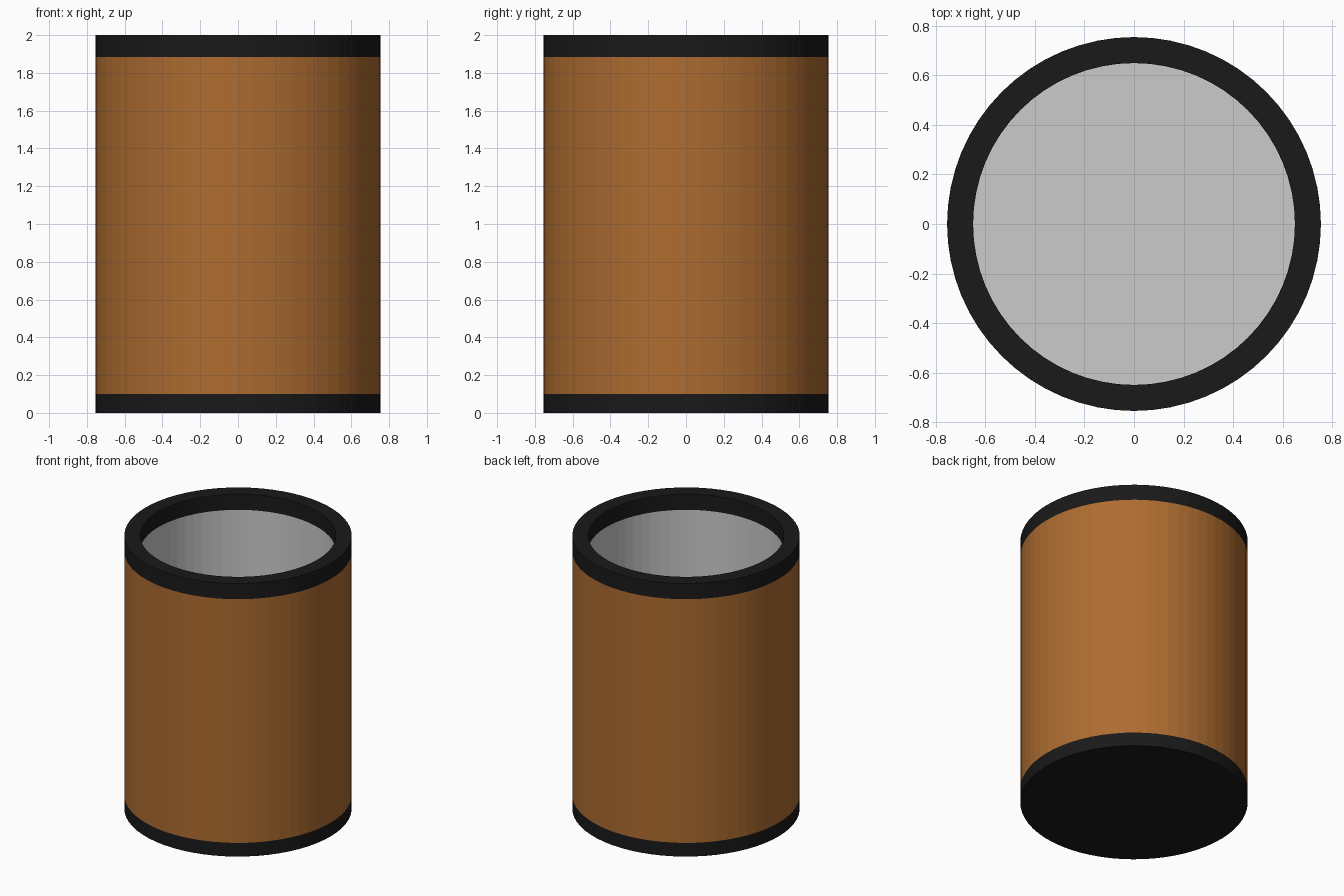
import bpy, bmesh, math

if "Cube" in bpy.data.objects:
    bpy.data.objects.remove(bpy.data.objects["Cube"])

SIDES = 64
R_OUT, R_IN = 0.755, 0.65
BASE, RIM, TOP = 0.10, 1.885, 2.0


def material(name, color):
    m = bpy.data.materials.new(name)
    m.diffuse_color = color
    m.use_nodes = True
    m.node_tree.nodes["Principled BSDF"].inputs["Base Color"].default_value = m.diffuse_color
    return m


def lathe(name, profile, mat=None):
    """Revolve (radius, z) points around z with flat facets; radius 0 closes to a point."""
    bm = bmesh.new()
    rings = []
    for r, z in profile:
        if r == 0:
            rings.append([bm.verts.new((0, 0, z))] * SIDES)
        else:
            rings.append([bm.verts.new((r * math.cos(2 * math.pi * i / SIDES),
                                        r * math.sin(2 * math.pi * i / SIDES), z))
                          for i in range(SIDES)])
    for a, b in zip(rings, rings[1:]):
        for i in range(SIDES):
            j = (i + 1) % SIDES
            corners = list(dict.fromkeys((a[i], a[j], b[j], b[i])))
            bm.faces.new(corners)
    me = bpy.data.meshes.new(name)
    bm.to_mesh(me)
    bm.free()
    if mat:
        me.materials.append(mat)
    ob = bpy.data.objects.new(name, me)
    bpy.context.collection.objects.link(ob)
    return ob


black = material("black_trim", (0.01, 0.01, 0.01, 1))
brown = material("brown_leather", (0.42, 0.15, 0.03, 1))

# Underside and bottom band
lathe("base_band", [(0, 0), (R_OUT, 0), (R_OUT, BASE)], black)
# Outer wall
lathe("outer_sleeve", [(R_OUT, BASE), (R_OUT, RIM)], brown)
# Top band, wrapping over the lip to the inside
lathe("top_rim", [(R_OUT, RIM), (R_OUT, TOP), (R_IN, TOP), (R_IN, RIM)], black)
# Grey inner wall and floor
lathe("inner_lining", [(R_IN, RIM), (R_IN, BASE), (0, BASE)])
